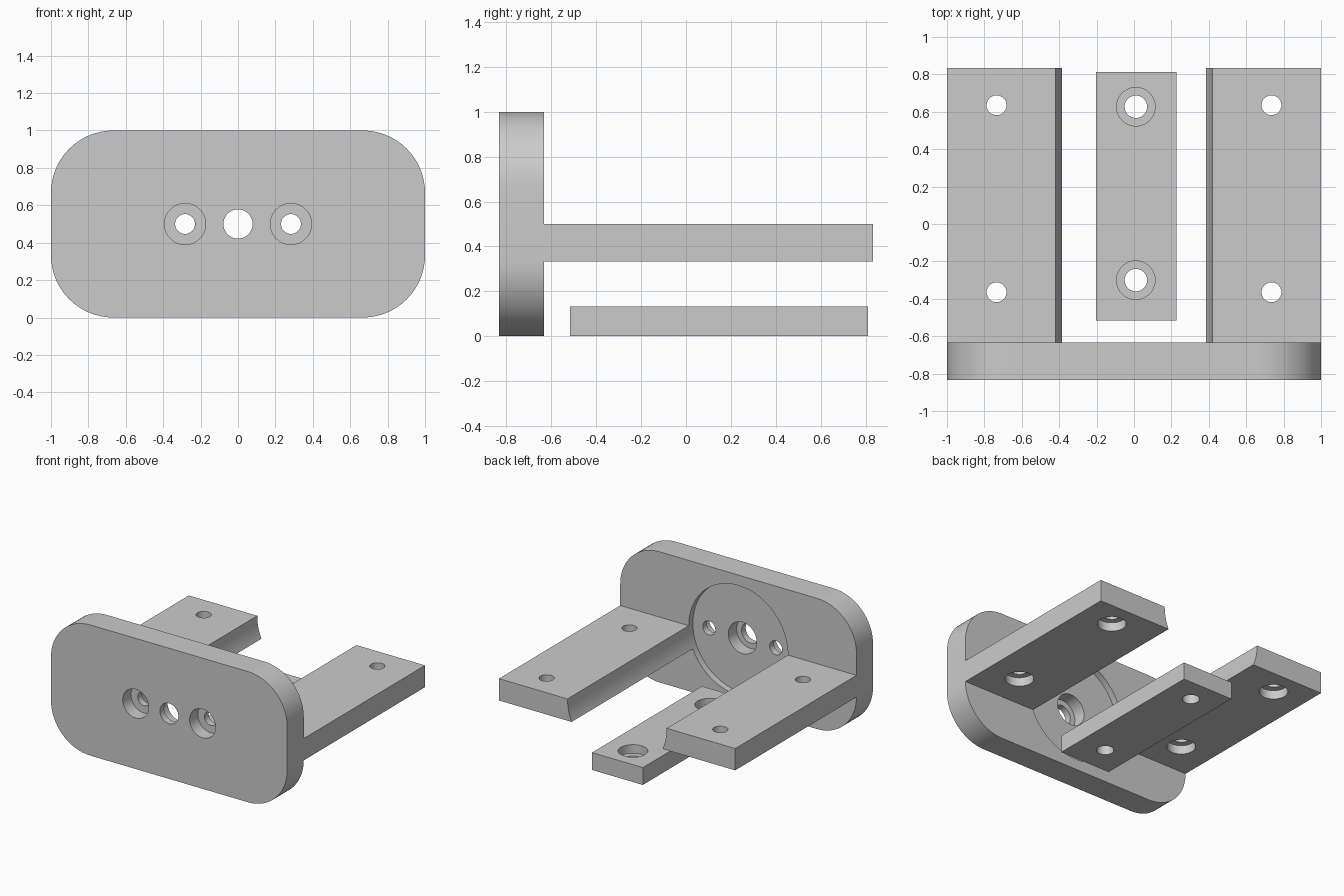
import bpy, bmesh, math
from mathutils import Matrix, Vector

if "Cube" in bpy.data.objects:
    bpy.data.objects.remove(bpy.data.objects["Cube"])

grey = bpy.data.materials.new("grey")
grey.diffuse_color = (0.6, 0.6, 0.6, 1)
grey.use_nodes = True
grey.node_tree.nodes["Principled BSDF"].inputs["Base Color"].default_value = grey.diffuse_color


def finish(name, bm):
    mesh = bpy.data.meshes.new(name)
    bmesh.ops.recalc_face_normals(bm, faces=bm.faces)
    bm.to_mesh(mesh)
    bm.free()
    mesh.materials.append(grey)
    ob = bpy.data.objects.new(name, mesh)
    bpy.context.collection.objects.link(ob)
    return ob


def box(name, lo, hi):
    bm = bmesh.new()
    lo, hi = Vector(lo), Vector(hi)
    m = Matrix.Translation((lo + hi) / 2) @ Matrix.Diagonal((*(hi - lo), 1))
    bmesh.ops.create_cube(bm, size=1, matrix=m)
    return finish(name, bm)


def drill(ob, axis, x, other, start, end, r, segs=48):
    """Cut a round hole along y (other = z) or along z (other = y)."""
    bm = bmesh.new()
    mid = (start + end) / 2
    if axis == 'Y':
        m = Matrix.Translation((x, mid, other)) @ Matrix.Rotation(math.pi / 2, 4, 'X')
    else:
        m = Matrix.Translation((x, other, mid))
    bmesh.ops.create_cone(bm, cap_ends=True, segments=segs, radius1=r, radius2=r,
                          depth=abs(end - start), matrix=m)
    cutter = finish("hole_cutter", bm)
    mod = ob.modifiers.new("hole", 'BOOLEAN')
    mod.operation, mod.solver, mod.object = 'DIFFERENCE', 'EXACT', cutter
    bpy.context.view_layer.objects.active = ob
    bpy.ops.object.modifier_apply(modifier=mod.name)
    bpy.data.objects.remove(cutter)


def smooth(ob):
    bpy.ops.object.select_all(action='DESELECT')
    ob.select_set(True)
    bpy.context.view_layer.objects.active = ob
    bpy.ops.object.shade_smooth_by_angle(angle=math.radians(30))


FRONT, BACK, MID, BORE = -0.833, -0.633, 0.5, 0.42

# Rounded face plate, extruded along y
R, N = 0.333, 16
bm = bmesh.new()
ring = []
for k, (cx, cz) in enumerate([(1 - R, 1 - R), (R - 1, 1 - R), (R - 1, R), (1 - R, R)]):
    for i in range(N + 1):
        a = math.pi / 2 * (k + i / N)
        ring.append(bm.verts.new((cx + R * math.cos(a), FRONT, cz + R * math.sin(a))))
face = bm.faces.new(ring)
ext = bmesh.ops.extrude_face_region(bm, geom=[face])
bmesh.ops.translate(bm, vec=(0, BACK - FRONT, 0),
                    verts=[g for g in ext["geom"] if isinstance(g, bmesh.types.BMVert)])
plate = finish("face_plate", bm)

# Round recess at the back, centre hole with rear counterbore, two front-bored screw holes
drill(plate, 'Y', 0, MID, BACK - 0.05, BACK + 0.1, BORE, 96)
drill(plate, 'Y', 0, MID, FRONT + 0.05, BACK, 0.12)
drill(plate, 'Y', 0, MID, FRONT - 0.1, BACK, 0.078)
for x in (-0.283, 0.283):
    drill(plate, 'Y', x, MID, FRONT - 0.1, FRONT + 0.1, 0.11)
    drill(plate, 'Y', x, MID, FRONT - 0.1, BACK, 0.053)
smooth(plate)

# Two side arms with a curved inner edge and screw holes bored from below
for side, s in (("left", -1), ("right", 1)):
    xs = sorted((s * 0.3, s * 1.0))
    arm = box(side + "_arm", (xs[0], BACK, 0.333), (xs[1], 0.833, 0.5))
    drill(arm, 'Y', 0, MID, BACK - 0.1, 0.95, BORE, 96)
    for y in (-0.365, 0.635):
        drill(arm, 'Z', s * 0.735, y, 0.2, 0.4, 0.1)
        drill(arm, 'Z', s * 0.735, y, 0.2, 0.6, 0.053)
    smooth(arm)

# Loose clamp strip with screw holes bored from above
strip = box("clamp_strip", (-0.203, -0.517, 0), (0.227, 0.812, 0.133))
for y in (-0.3, 0.627):
    drill(strip, 'Z', 0.01, y, 0.067, 0.3, 0.103)
    drill(strip, 'Z', 0.01, y, -0.1, 0.3, 0.06)
smooth(strip)
